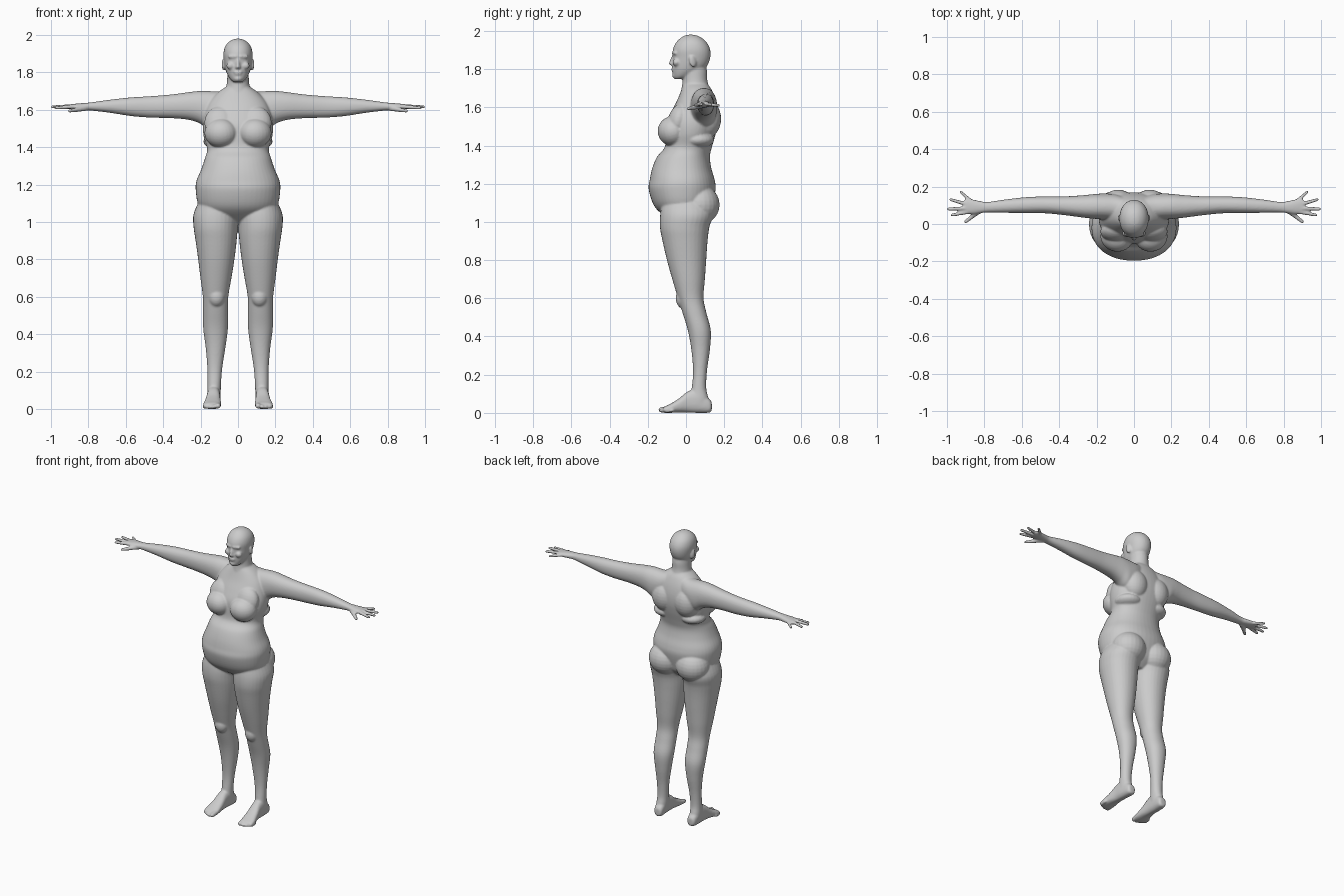
import bpy, bmesh
from math import cos, sin, pi, radians
from mathutils import Vector, Matrix

bm = bmesh.new()
AXES = {'x': lambda t, c, v: (t, c, v),
        'y': lambda t, c, v: (c, t, v),
        'z': lambda t, c, v: (c, v, t)}


def spline(rows, steps=5):
    """Catmull-Rom smoothing of a station list."""
    out = []
    for i in range(len(rows) - 1):
        p = [rows[max(0, min(len(rows) - 1, i + k))] for k in (-1, 0, 1, 2)]
        for s in range(steps):
            u = s / steps
            out.append([b + .5 * u * (c - a + u * (2 * a - 5 * b + 4 * c - d + u * (3 * (b - c) + d - a)))
                        for a, b, c, d in zip(*p)])
    return out + [list(rows[-1])]


def loft(axis, rows, side=1, n=32, power=2.2):
    """Skin of superellipse sections: (position, centre, half width, low, high)."""
    rings = []
    for t, c, h, lo, hi in spline(rows):
        ring = []
        for k in range(n):
            a = 2 * pi * k / n
            ca, sa = cos(a), sin(a)
            u = abs(ca) ** (2 / power) * (1 if ca > 0 else -1)
            v = abs(sa) ** (2 / power) * (1 if sa > 0 else -1)
            x, y, z = AXES[axis](t, c + h * u, (lo + hi) / 2 + (hi - lo) / 2 * v)
            ring.append(bm.verts.new((side * x, y, z)))
        rings.append(ring)
    for r, q in zip(rings, rings[1:]):
        for k in range(n):
            bm.faces.new((r[k], r[(k + 1) % n], q[(k + 1) % n], q[k]))
    bm.faces.new(rings[0][::-1])
    bm.faces.new(rings[-1])


def blob(pos, size, side=1, tilt=0, turn=0):
    m = (Matrix.Translation((side * pos[0], pos[1], pos[2])) @ Matrix.Rotation(radians(turn * side), 4, 'Z')
         @ Matrix.Rotation(radians(tilt), 4, 'X') @ Matrix.Diagonal((*size, 1)))
    bmesh.ops.create_uvsphere(bm, u_segments=24, v_segments=14, radius=1, matrix=m)


def limb(a, b, r1, r2, side=1):
    """Tapered rod with round ends."""
    a, b = Vector((side * a[0], *a[1:])), Vector((side * b[0], *b[1:]))
    d = b - a
    m = Matrix.Translation((a + b) / 2) @ d.to_track_quat('Z', 'Y').to_matrix().to_4x4()
    bmesh.ops.create_cone(bm, cap_ends=True, segments=14, radius1=r1, radius2=r2, depth=d.length, matrix=m)
    for p, r in ((a, r1), (b, r2)):
        bmesh.ops.create_uvsphere(bm, u_segments=14, v_segments=8, radius=r, matrix=Matrix.Translation(p))


# torso
loft('z', [(.99, 0, .06, -.05, .07), (1.04, 0, .17, -.125, .12), (1.09, 0, .212, -.17, .138),
           (1.17, 0, .226, -.195, .155), (1.22, 0, .222, -.19, .15), (1.28, 0, .197, -.177, .133),
           (1.34, 0, .177, -.152, .125), (1.39, 0, .165, -.112, .135), (1.46, 0, .184, -.105, .155),
           (1.52, 0, .188, -.1, .167), (1.58, 0, .178, -.075, .167), (1.64, 0, .155, -.045, .155),
           (1.69, 0, .11, -.025, .135), (1.72, 0, .068, -.015, .115)], n=48)
# neck
loft('z', [(1.64, 0, .08, -.035, .135), (1.69, 0, .07, -.025, .125), (1.74, 0, .06, -.018, .112),
           (1.79, 0, .057, -.02, .11), (1.84, 0, .055, -.02, .1)], power=2)
# head
loft('z', [(1.748, 0, .022, -.06, -.015), (1.762, 0, .04, -.067, .03), (1.79, 0, .058, -.07, .08),
           (1.82, 0, .068, -.071, .112), (1.86, 0, .075, -.069, .127), (1.9, 0, .078, -.069, .127),
           (1.935, 0, .07, -.055, .112), (1.96, 0, .052, -.032, .087), (1.975, 0, .028, -.008, .06),
           (1.98, 0, .008, .014, .036)], power=2.1)
# nose, lips, chin
limb((0, -.068, 1.868), (0, -.08, 1.83), .007, .01)
blob((0, -.073, 1.827), (.017, .012, .009))
blob((0, -.068, 1.801), (.024, .01, .006))
blob((0, -.066, 1.79), (.02, .01, .006))
blob((0, -.06, 1.766), (.02, .013, .014))

for s in (1, -1):
    # brow, cheek, ear
    limb((.012, -.066, 1.884), (.045, -.055, 1.884), .009, .009, s)
    blob((.04, -.05, 1.835), (.022, .02, .02), s)
    blob((.078, .035, 1.84), (.008, .019, .031), s, 12, 20)
    # breast
    blob((.092, -.07, 1.475), (.088, .078, .078), s, 12, 12)
    blob((.095, -.04, 1.53), (.085, .055, .09), s, -15)
    # shoulder blade and side roll
    blob((.085, .11, 1.54), (.085, .074, .1), s)
    blob((.1, .06, 1.43), (.085, .088, .045), s)
    # buttock
    blob((.103, .07, 1.09), (.112, .106, .105), s)
    # arm and palm
    loft('x', [(.03, .08, .055, 1.56, 1.712), (.1, .09, .068, 1.52, 1.698), (.16, .093, .07, 1.5, 1.7),
               (.21, .094, .066, 1.53, 1.7), (.27, .094, .06, 1.547, 1.693), (.36, .097, .051, 1.555, 1.681),
               (.47, .102, .045, 1.558, 1.672), (.57, .101, .043, 1.566, 1.666), (.68, .096, .036, 1.583, 1.654),
               (.78, .09, .028, 1.595, 1.64), (.82, .09, .032, 1.597, 1.636), (.86, .092, .039, 1.599, 1.633),
               (.895, .095, .04, 1.603, 1.629), (.908, .095, .034, 1.606, 1.626)], s)
    # fingers and thumb
    for base, tip, r in (((.89, .064, 1.616), (.972, .048, 1.61), .0115),
                         ((.895, .084, 1.618), (.992, .08, 1.615), .012),
                         ((.895, .106, 1.617), (.98, .13, 1.614), .0115),
                         ((.875, .125, 1.614), (.927, .172, 1.61), .0105),
                         ((.82, .075, 1.608), (.865, .042, 1.6), .016),
                         ((.86, .045, 1.6), (.9, .012, 1.593), .0125)):
        limb(base, tip, r, r * .75, s)
    # leg
    loft('z', [(1.12, .12, .085, -.12, .12), (1.04, .12, .118, -.135, .14), (.97, .12, .117, -.136, .122),
               (.9, .117, .11, -.123, .113), (.8, .116, .097, -.1, .106), (.7, .118, .083, -.072, .099),
               (.6, .12, .068, -.042, .092), (.52, .12, .067, -.017, .108), (.43, .12, .066, .01, .13),
               (.33, .12, .053, .028, .125), (.22, .124, .04, .037, .11), (.13, .127, .036, .03, .106),
               (.07, .129, .036, .02, .118), (.02, .13, .03, .03, .11)], s, power=2.1)
    # kneecap
    blob((.115, -.012, .6), (.045, .042, .055), s)
    # foot
    loft('y', [(.135, .126, .018, .012, .055), (.12, .127, .03, .001, .075), (.06, .13, .035, 0, .12),
               (.01, .131, .036, .002, .112), (-.04, .134, .042, .002, .073), (-.085, .138, .048, 0, .046),
               (-.11, .139, .046, 0, .034), (-.12, .139, .04, .004, .026)], s, power=2.5)
    # toes
    for x, y, r in ((.107, -.13, .016), (.13, -.131, .0115), (.148, -.124, .011), (.164, -.114, .0105),
                    (.178, -.1, .01)):
        limb((x, y + .03, r + .004), (x, y, r), r, r * .9, s)

bmesh.ops.recalc_face_normals(bm, faces=bm.faces)
mesh = bpy.data.meshes.new("body")
bm.to_mesh(mesh)
bm.free()
body = bpy.data.objects.new("body", mesh)
bpy.context.collection.objects.link(body)

# fuse the parts into one skin and soften the joins
fuse = body.modifiers.new("fuse", 'REMESH')
fuse.mode = 'VOXEL'
fuse.voxel_size = .0055
fuse.use_smooth_shade = True
soft = body.modifiers.new("soften", 'SMOOTH')
soft.factor = .5
soft.iterations = 5
